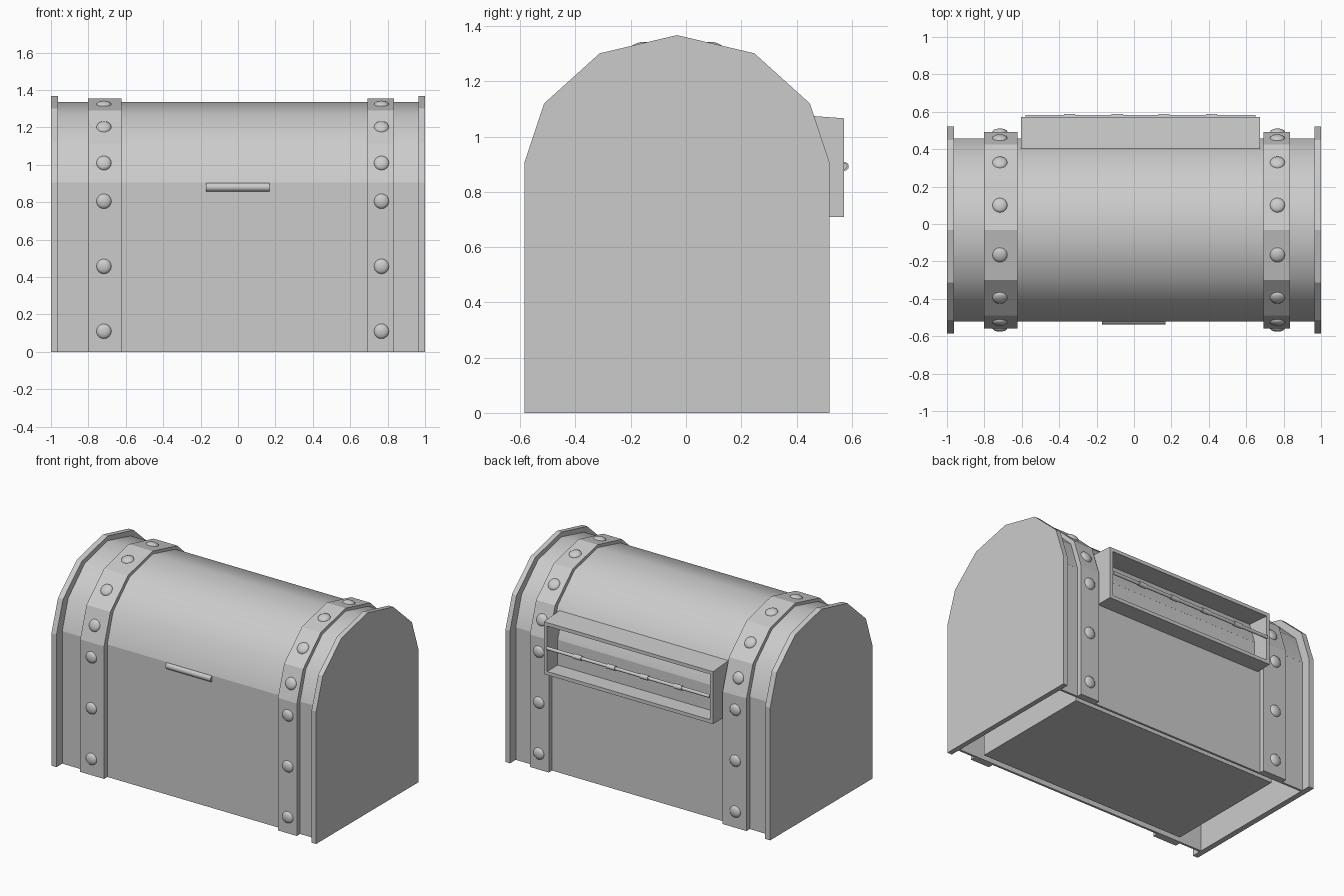
import bpy, bmesh, math
from mathutils import Vector

if "Cube" in bpy.data.objects:
    bpy.data.objects.remove(bpy.data.objects["Cube"])

CY, SEAM = -0.0325, 0.905            # chest centre line and lid seam height
STRAPS = [(-0.802, -0.622, -0.717), (0.692, 0.835, 0.767)]   # x0, x1, rivet x
PLATES = [(-1.0, -0.962), (0.966, 1.0)]


def finish(bm, name, smooth=False):
    bmesh.ops.recalc_face_normals(bm, faces=bm.faces)
    me = bpy.data.meshes.new(name)
    bm.to_mesh(me)
    bm.free()
    ob = bpy.data.objects.new(name, me)
    bpy.context.collection.objects.link(ob)
    if smooth:
        bpy.context.view_layer.objects.active = ob
        ob.select_set(True)
        bpy.ops.object.shade_smooth_by_angle(angle=math.radians(40))
        ob.select_set(False)
    return ob


def prism(name, x0, x1, profile, smooth=False):
    """Extrude a (y, z) outline along x."""
    bm = bmesh.new()
    face = bm.faces.new([bm.verts.new((x0, y, z)) for y, z in profile])
    ext = bmesh.ops.extrude_face_region(bm, geom=[face])["geom"]
    bmesh.ops.translate(bm, vec=(x1 - x0, 0, 0),
                        verts=[v for v in ext if isinstance(v, bmesh.types.BMVert)])
    return finish(bm, name, smooth)


def box(name, x0, x1, y0, y1, z0, z1):
    return prism(name, x0, x1, [(y0, z0), (y1, z0), (y1, z1), (y0, z1)])


def arch(w, h):
    """Six-sided lid outline with half width w and rise h."""
    pts = [(-1, 0), (-0.87, 0.465), (-0.507, 0.857), (0, 1),
           (0.507, 0.857), (0.87, 0.465), (1, 0)]
    return [(CY + u * w, SEAM + v * h) for u, v in pts]


def rod(name, x0, x1, y, z, r, sides=16):
    prof = [(y + r * math.cos(2 * math.pi * i / sides),
             z + r * math.sin(2 * math.pi * i / sides)) for i in range(sides)]
    return prism(name, x0, x1, prof, True)


def rivet(name, pos, normal):
    bm = bmesh.new()
    bmesh.ops.create_uvsphere(bm, u_segments=16, v_segments=8, radius=0.04)
    bmesh.ops.scale(bm, vec=(1, 1, 0.45), verts=bm.verts)
    ob = finish(bm, name, True)
    ob.location = pos
    ob.rotation_euler = Vector(normal).to_track_quat('Z', 'Y').to_euler()


# Lid barrel, base walls and the inner box seen from below
prism("lid", -0.97, 0.975, arch(0.49, 0.43), True)
box("front_wall", -0.97, 0.975, -0.522, -0.507, 0, SEAM)
box("back_wall", -0.97, 0.975, 0.442, 0.457, 0, SEAM)
box("inner_box", -0.765, 0.80, -0.475, 0.40, 0.008, SEAM - 0.01)

# End plates
for x0, x1 in PLATES:
    box("base_end_plate", x0, x1, CY - 0.5525, CY + 0.5525, 0, SEAM)
    prism("lid_end_plate", x0, x1, arch(0.5525, 0.462))

# Straps with rivets
strap_arch = arch(0.525, 0.45)
for x0, x1, rx in STRAPS:
    prism("lid_strap", x0, x1, strap_arch)
    for (ya, za), (yb, zb) in zip(strap_arch, strap_arch[1:]):
        rivet("lid_rivet", (rx, (ya + yb) / 2, (za + zb) / 2), (0, za - zb, yb - ya))
    for s in (-1, 1):
        ya, yb = sorted((CY + s * 0.48, CY + s * 0.525))
        box("base_strap", x0, x1, ya, yb, 0, SEAM)
        for z in (0.11, 0.457, 0.805):
            rivet("base_rivet", (rx, CY + s * 0.525, z), (0, s, 0))

# Front handle
rod("front_handle", -0.172, 0.168, -0.514, 0.88, 0.023)

# Rear hinge housing: open frame with thin walls
T = 0.024
X0, X1 = -0.605, 0.673
prism("hinge_top", X0, X1, [(0.405, 1.078), (0.405, 1.078 - T), (0.572, 1.066 - T), (0.572, 1.066)])
box("hinge_bottom", X0, X1, 0.43, 0.572, 0.708, 0.708 + T)
side = [(0.405, 0.708), (0.572, 0.708), (0.572, 1.066), (0.405, 1.078)]
prism("hinge_side", X0, X0 + T, side)
prism("hinge_side", X1 - T, X1, side)

# Hinge rod and knuckles
rod("hinge_rod", X0 + T, X1 - T, 0.573, 0.892, 0.011)
for x in (-0.345, -0.09, 0.16, 0.415):
    rod("hinge_knuckle", x - 0.03, x + 0.03, 0.573, 0.892, 0.016)
